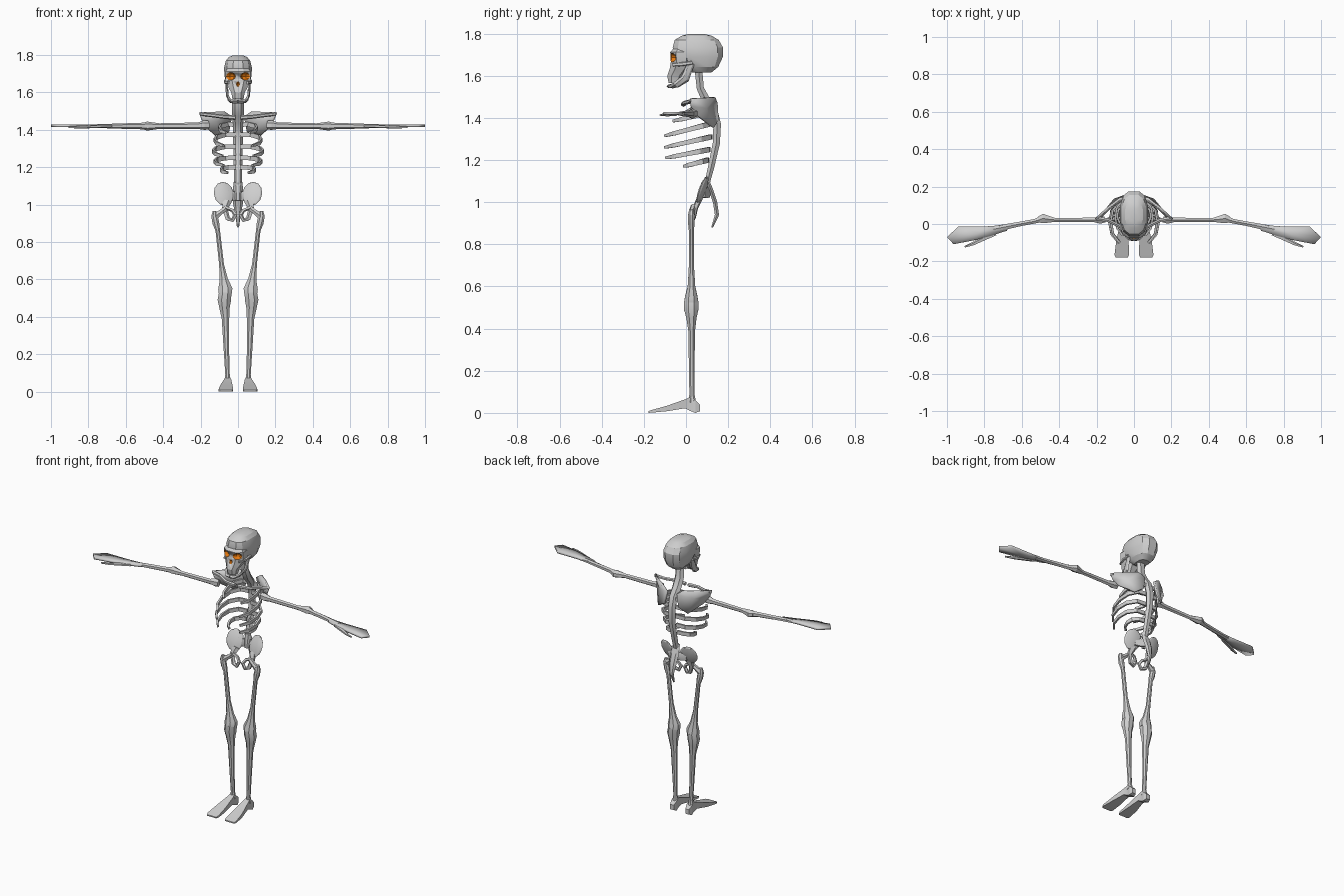
import bpy, bmesh, math
from mathutils import Vector, Matrix


def material(name, rgb):
    m = bpy.data.materials.new(name)
    m.diffuse_color = (*rgb, 1)
    return m


BONE = material("bone_grey", (0.62, 0.62, 0.62))
ORANGE = material("socket_orange", (0.78, 0.19, 0.005))


def finish(name, bm, mirror):
    bmesh.ops.recalc_face_normals(bm, faces=bm.faces)
    me = bpy.data.meshes.new(name)
    bm.to_mesh(me)
    bm.free()
    me.materials.append(BONE)
    me.materials.append(ORANGE)
    ob = bpy.data.objects.new(name, me)
    bpy.context.collection.objects.link(ob)
    if mirror:
        ob.modifiers.new("mirror", 'MIRROR').use_axis = (True, False, False)
    return ob


def loft(name, path, ref, n=6, axis=None, mirror=True, power=1):
    """Rings (x, y, z, a, b) along a path; b is the half size towards ref."""
    bm = bmesh.new()
    pts = [Vector(p[:3]) for p in path]
    ref = Vector(ref)
    rings = []

    def soft(c):
        return math.copysign(abs(c) ** power, c)
    s = 1 / soft(math.cos(math.pi / n))
    for i, p in enumerate(path):
        t = Vector(axis) if axis else pts[min(i + 1, len(pts) - 1)] - pts[max(i - 1, 0)]
        v = t.cross(ref).normalized()
        u = v.cross(t).normalized()
        ring = []
        for k in range(n):
            ang = 2 * math.pi * (k + 0.5) / n
            ring.append(bm.verts.new(pts[i] + s * (v * p[3] * soft(math.cos(ang))
                                                   + u * p[4] * soft(math.sin(ang)))))
        rings.append(ring)
    for r, q in zip(rings, rings[1:]):
        for k in range(n):
            bm.faces.new((r[k], r[(k + 1) % n], q[(k + 1) % n], q[k]))
    bm.faces.new(rings[0])
    bm.faces.new(rings[-1])
    return finish(name, bm, mirror)


def plate(name, outline, thick):
    bm = bmesh.new()
    vs = [bm.verts.new(p) for p in outline]
    mid = bm.verts.new(sum((v.co for v in vs), Vector()) / len(vs))
    for i, v in enumerate(vs):
        bm.faces.new((v, vs[(i + 1) % len(vs)], mid))
    ob = finish(name, bm, True)
    mod = ob.modifiers.new("thickness", 'SOLIDIFY')
    mod.thickness, mod.offset = thick, 0
    return ob


def ball(bm, loc, scale, rot=(0, 0), seg=8):
    m = (Matrix.Translation(loc) @ Matrix.Rotation(rot[1], 4, 'Z')
         @ Matrix.Rotation(rot[0], 4, 'X') @ Matrix.Diagonal((*scale, 1)))
    bmesh.ops.create_uvsphere(bm, u_segments=seg, v_segments=6, radius=1, matrix=m)


X, Y, Z = (1, 0, 0), (0, 1, 0), (0, 0, 1)

# Skull: cranium and face stacked in level rings (z, back y, front y, half width)
def skull_part(name, rows, n, power):
    return loft(name, [(0, (b + f) / 2, z, w, (b - f) / 2) for z, b, f, w in rows],
                Y, n, axis=Z, mirror=False, power=power)

cranium = skull_part("cranium", [
    (1.615, .12, .03, .036), (1.642, .153, -.01, .06), (1.69, .175, -.055, .073),
    (1.735, .175, -.063, .074), (1.77, .155, -.054, .065), (1.79, .122, -.02, .048),
    (1.798, .09, .01, .026)], 12, .75)
face = skull_part("face", [
    (1.565, -.03, -.082, .03), (1.60, -.01, -.089, .036), (1.635, .02, -.077, .056),
    (1.665, .03, -.072, .067), (1.712, .03, -.075, .068), (1.735, .02, -.055, .05)], 8, .85)
loft("jaw", [(.062, .025, 1.66, .006, .014), (.057, -.005, 1.585, .007, .018),
             (.043, -.048, 1.556, .008, .017), (.022, -.07, 1.55, .009, .016),
             (0, -.074, 1.55, .009, .016)], Y, 6)
loft("cheekbone", [(.05, -.062, 1.652, .008, .007), (.07, -.02, 1.655, .006, .008),
                   (.07, .03, 1.662, .005, .007)], Z, 5)

# Eye sockets and nose hole, cut with coloured inner faces
bm = bmesh.new()
for s in (1, -1):
    ball(bm, (s * .042, -.07, 1.686), (.03, .031, .021))
ball(bm, (0, -.084, 1.645), (.011, .024, .014))
for f in bm.faces:
    f.material_index = 1
cutter = finish("socket_cutter", bm, False)
cutter.hide_render = True
cutter.display_type = 'WIRE'
for ob in (cranium, face):
    mod = ob.modifiers.new("sockets", 'BOOLEAN')
    mod.operation, mod.object, mod.solver = 'DIFFERENCE', cutter, 'EXACT'

# Spine and tailbone
loft("spine", [(0, y, z, a, b) for y, z, a, b in (
    (.058, 1.64, .018, .024), (.068, 1.54, .017, .027), (.095, 1.485, .02, .027),
    (.13, 1.44, .019, .025), (.148, 1.37, .018, .023), (.144, 1.28, .017, .021),
    (.12, 1.17, .015, .019), (.098, 1.08, .012, .018), (.088, 1.02, .008, .012))],
    X, 6, mirror=False)
loft("tailbone", [(0, y, z, a, b) for y, z, a, b in (
    (.095, 1.12, .008, .02), (.118, 1.06, .01, .026), (.138, 1.0, .01, .022),
    (.147, .94, .01, .012), (.124, .88, .004, .005))], X, 6, mirror=False)

# Ribs: back height, front height, half width, front reach
for i, (zb, zf, w, yf) in enumerate([
        (1.43, 1.385, .10, -.06), (1.375, 1.315, .124, -.10), (1.31, 1.26, .132, -.10),
        (1.25, 1.21, .124, -.095), (1.20, 1.17, .09, -.01)]):
    yb = .135 - .008 * i
    rows = []
    for x, k, h in ((.01, 0, .012), (.55 * w, .02, .012), (.9 * w, .22, .012),
                    (w, .5, .011), (.9 * w, .8, .01), (.62 * w, 1, .006)):
        rows.append((x, yb + (yf - yb) * k, zb + (zf - zb) * k, .006, h))
    loft(f"rib_pair_{i + 1}", rows, Z, 4)

# Shoulder girdle
plate("shoulder_blade", [(.035, .145, 1.47), (.075, .135, 1.498), (.14, .085, 1.495),
                         (.205, .025, 1.493), (.19, .025, 1.455), (.165, .055, 1.41),
                         (.105, .13, 1.355), (.05, .15, 1.39)], .012)
loft("collarbone", [(.012, -.012, 1.465, .011, .011), (.08, -.01, 1.47, .009, .009),
                    (.14, .02, 1.478, .009, .009), (.2, .03, 1.485, .011, .008)], Z, 6)

# Arms
loft("upper_arm", [(.155, .025, 1.425, .016, .02), (.18, .022, 1.425, .02, .022),
                   (.215, .022, 1.422, .012, .015), (.42, .022, 1.42, .01, .013),
                   (.465, .026, 1.42, .02, .018), (.485, .03, 1.42, .025, .021),
                   (.505, .024, 1.42, .018, .016)], Z, 6)
loft("forearm", [(.49, .028, 1.42, .017, .018), (.53, .015, 1.42, .012, .014),
                 (.6, .002, 1.42, .012, .013), (.7, -.018, 1.42, .015, .01),
                 (.75, -.028, 1.42, .018, .009)], Z, 6)
plate("hand", [(.66, -.003, 1.42), (.8, -.014, 1.422), (.94, -.014, 1.422), (.999, -.07, 1.422),
               (.965, -.108, 1.422), (.86, -.088, 1.422), (.76, -.062, 1.42), (.68, -.036, 1.42)], .013)
loft("thumb", [(.74, -.05, 1.418, .011, .007), (.82, -.085, 1.416, .011, .007),
               (.86, -.106, 1.415, .008, .006), (.905, -.122, 1.414, .004, .004)], Z, 5)

# Pelvis: flared wing, link to the spine and lower ring
bm = bmesh.new()
ball(bm, (.076, .078, 1.058), (.055, .014, .068), (math.radians(-20), math.radians(-14)), 12)
finish("hip_wing", bm, True)
loft("hip_link", [(.06, .083, 1.05, .028, .01), (.03, .096, 1.045, .026, .01),
                  (.008, .108, 1.045, .022, .01)], Y, 6)
loft("hip_ring", [(.06, .065, 1.02, .022, .012), (.072, .045, .975, .013, .011),
                  (.055, .035, .925, .011, .01), (.03, .03, .915, .009, .009),
                  (.014, .03, .945, .01, .009), (.03, .04, .97, .008, .008),
                  (.068, .045, .985, .008, .009)], Y, 5)

# Legs
loft("thigh_neck", [(.066, .035, .98, .013, .012), (.085, .03, .965, .012, .012),
                    (.125, .025, .935, .018, .014)], Y, 6)
loft("thigh_bone", [(.125, .025, .965, .01, .01), (.126, .025, .94, .017, .015),
                    (.118, .025, .90, .018, .015), (.108, .026, .86, .012, .012),
                    (.088, .026, .68, .013, .013), (.076, .026, .60, .022, .018),
                    (.068, .025, .55, .038, .03), (.068, .025, .525, .036, .034)], Y, 8)
loft("shin_bone", [(.068, .025, .53, .033, .034), (.073, .025, .49, .036, .034),
                   (.072, .026, .45, .028, .024), (.067, .027, .39, .02, .016),
                   (.061, .027, .2, .014, .013), (.056, .028, .09, .012, .012),
                   (.056, .03, .05, .018, .018)], Y, 8)

# Feet
loft("foot", [(.055, .066, .024, .013, .016), (.055, .045, .03, .019, .03),
              (.055, .02, .042, .015, .033), (.056, -.005, .043, .02, .021),
              (.062, -.09, .021, .033, .013), (.065, -.165, .007, .039, .006),
              (.065, -.179, .004, .032, .004)],
     Z, 4, axis=(0, -1, 0))

# Keep facets crisp, soften only gentle angles
for ob in bpy.context.collection.objects:
    ob.select_set(True)
    bpy.context.view_layer.objects.active = ob
bpy.ops.object.shade_smooth_by_angle(angle=math.radians(25))
